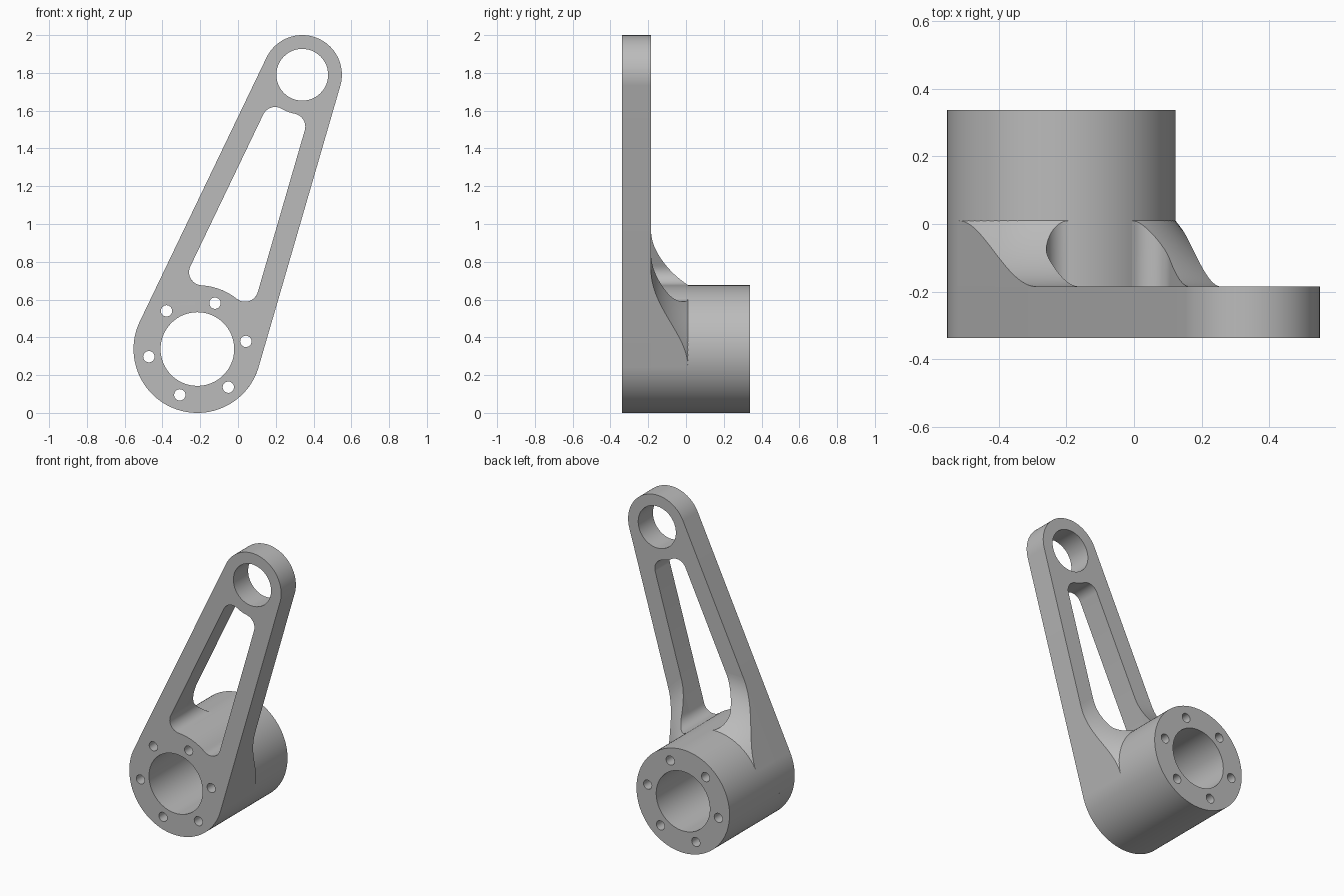
import bpy, bmesh
from math import sin, cos, acos, asin, atan2, hypot, pi, radians
from mathutils import Vector

cube = bpy.data.objects.get("Cube")
if cube:
    bpy.data.objects.remove(cube)

# Main dimensions, in the x-z plane
LOW, TOP = Vector((-0.215, 0.338)), Vector((0.34, 1.79))
R_LOW, R_TOP = 0.338, 0.21
WALL, CORNER = 0.115, 0.07          # arm rim width, slot corner radius
FRONT, PLATE_BACK, WEB_BACK, BACK = -0.338, -0.185, 0.01, 0.338
WEB_REACH = 0.63                    # radius where the web meets the plate

axis = TOP - LOW
axis_angle = atan2(axis.y, axis.x)
taper = asin((R_LOW - R_TOP) / axis.length)
NORMAL = {1: axis_angle + pi / 2 - taper, -1: axis_angle - pi / 2 + taper}

steel = bpy.data.materials.new("steel grey")
steel.use_nodes = True
grey = (0.5, 0.5, 0.5, 1)
steel.diffuse_color = grey
steel.node_tree.nodes["Principled BSDF"].inputs["Base Color"].default_value = grey


def polar(c, r, a):
    return c + Vector((cos(a), sin(a))) * r


def arc(c, r, a, b, n=12):
    return [polar(c, r, a + (b - a) * i / n) for i in range(n + 1)]


def circle(c, r, n=48):
    return arc(c, r, 0, 2 * pi, n)[:-1]


def finish(obj):
    """Weld, fix normals, colour and shade one part."""
    bm = bmesh.new()
    bm.from_mesh(obj.data)
    bmesh.ops.remove_doubles(bm, verts=bm.verts, dist=1e-5)
    bmesh.ops.recalc_face_normals(bm, faces=bm.faces)
    bm.to_mesh(obj.data)
    bm.free()
    obj.data.materials.clear()
    obj.data.materials.append(steel)
    bpy.ops.object.select_all(action='DESELECT')
    obj.select_set(True)
    bpy.context.view_layer.objects.active = obj
    bpy.ops.object.shade_smooth_by_angle(angle=radians(30))


def extrude_profile(name, loops, y0, y1):
    """Extrude an outline with holes along y."""
    curve = bpy.data.curves.new(name, 'CURVE')
    curve.dimensions = '2D'
    curve.fill_mode = 'BOTH'
    curve.extrude = (y1 - y0) / 2
    for loop in loops:
        spline = curve.splines.new('POLY')
        spline.points.add(len(loop) - 1)
        for point, p in zip(spline.points, loop):
            point.co = (p.x, p.y, 0, 1)
        spline.use_cyclic_u = True
    obj = bpy.data.objects.new(name, curve)
    bpy.context.collection.objects.link(obj)
    bpy.ops.object.select_all(action='DESELECT')
    obj.select_set(True)
    bpy.context.view_layer.objects.active = obj
    obj.rotation_euler.x = pi / 2
    obj.location.y = (y0 + y1) / 2
    bpy.ops.object.convert(target='MESH')
    bpy.ops.object.transform_apply(location=True, rotation=True, scale=True)
    finish(bpy.context.object)


def corner_center(c, r, side, up):
    """Centre of a slot corner touching a hub circle and the rim line."""
    off = r - WALL - CORNER
    along = (r + CORNER) ** 2 - off ** 2
    n = NORMAL[side]
    return polar(polar(c, off, n), along ** 0.5 * up, n - side * pi / 2)


def slot_corner(c, r, side, up):
    """Corner arc running from the hub circle to the rim line."""
    p = corner_center(c, r, side, up)
    start = atan2(c.y - p.y, c.x - p.x)
    turn = (NORMAL[side] - start + pi) % (2 * pi) - pi
    return arc(p, CORNER, start, start + turn)


def hub_arc(c, r, a, b):
    """Short arc of a hub circle between two points on it."""
    start = atan2(a.y - c.y, a.x - c.x)
    turn = (atan2(b.y - c.y, b.x - c.x) - start + pi) % (2 * pi) - pi
    return arc(c, r, start, start + turn)[1:-1]


# Slot outline: four rounded corners joined by arcs around both hubs
low_l, low_r = (slot_corner(LOW, R_LOW, s, 1) for s in (1, -1))
top_l, top_r = (slot_corner(TOP, R_TOP, s, -1) for s in (1, -1))
slot = (low_l + top_l[::-1] + hub_arc(TOP, R_TOP, top_l[0], top_r[0])
        + top_r + low_r[::-1] + hub_arc(LOW, R_LOW, low_r[0], low_l[0]))

# Arm plate and rear hub share the bore and the ring of bolt holes
outline = (arc(TOP, R_TOP, NORMAL[-1], NORMAL[1], 48)
           + arc(LOW, R_LOW, NORMAL[1], NORMAL[-1] + 2 * pi, 64))
bores = [circle(LOW, 0.195, 64)]
bores += [circle(polar(LOW, 0.26, radians(9 + 60 * i)), 0.03, 24) for i in range(6)]
extrude_profile("arm_plate", [outline, slot, circle(TOP, 0.137)] + bores, FRONT, PLATE_BACK)
extrude_profile("rear_hub", [circle(LOW, R_LOW, 128)] + bores, PLATE_BACK, BACK)


def web(name, side):
    """Curved web that blends one arm of the plate into the hub."""
    n = NORMAL[side]
    inner = R_LOW - WALL
    c = corner_center(LOW, R_LOW, side, 1) - LOW
    dist, c_angle = c.length, atan2(c.y, c.x)
    line_start = hypot(inner, (dist ** 2 - (inner - CORNER) ** 2) ** 0.5)
    rows, cols = 28, 14
    bm = bmesh.new()
    top, base = [], []
    for i in range(rows + 1):
        s = (i / rows) ** 1.5
        r = R_LOW + (WEB_REACH - R_LOW) * s
        y = PLATE_BACK + (WEB_BACK - PLATE_BACK) * (1 - s) ** 2
        a = n - side * acos(R_LOW / r)
        if r < line_start:
            k = (r * r + dist * dist - CORNER ** 2) / (2 * r * dist)
            b = c_angle + side * acos(min(1, k))
        else:
            b = n - side * acos(inner / r)
        turn = (b - a + pi) % (2 * pi) - pi
        ring = arc(LOW, r, a, a + turn, cols)
        top.append([bm.verts.new((p.x, y, p.y)) for p in ring])
        base.append([bm.verts.new((p.x, PLATE_BACK, p.y)) for p in (ring[0], ring[-1])])
    for i in range(rows):
        for j in range(cols):
            bm.faces.new((top[i][j], top[i + 1][j], top[i + 1][j + 1], top[i][j + 1]))
        for j, k in ((0, 0), (cols, 1)):
            bm.faces.new((top[i][j], top[i + 1][j], base[i + 1][k], base[i][k]))
    mesh = bpy.data.meshes.new(name)
    bm.to_mesh(mesh)
    bm.free()
    obj = bpy.data.objects.new(name, mesh)
    bpy.context.collection.objects.link(obj)
    finish(obj)
    # The open shell must face backwards along its curved top
    if sum(p.normal.y * p.area for p in mesh.polygons) < 0:
        mesh.flip_normals()


web("right_web", 1)
web("left_web", -1)
